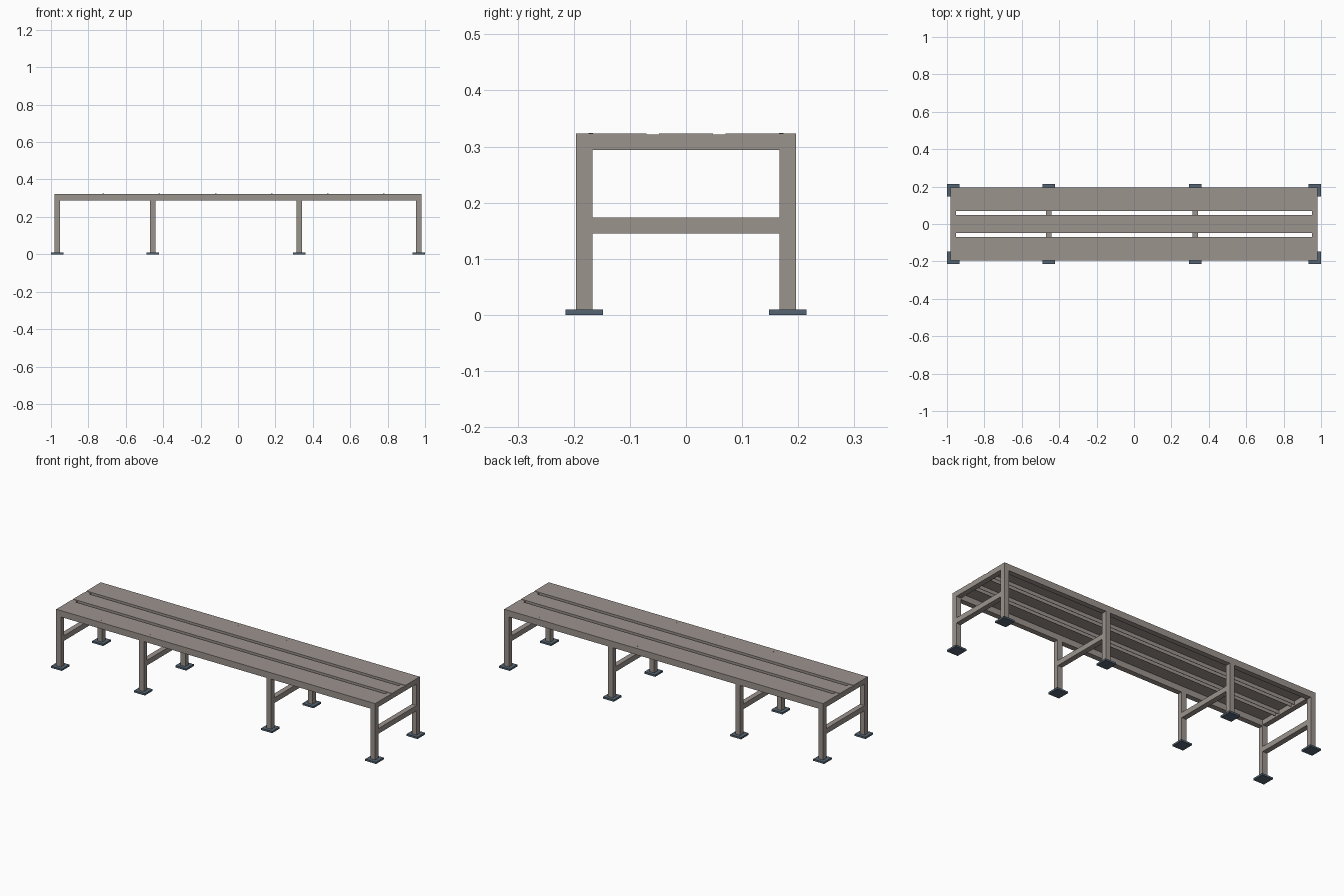
import bpy
import bmesh
from mathutils import Matrix

if "Cube" in bpy.data.objects:
    bpy.data.objects.remove(bpy.data.objects["Cube"], do_unlink=True)


def material(name, rgb):
    m = bpy.data.materials.new(name)
    m.use_nodes = True
    m.diffuse_color = (*rgb, 1)
    m.node_tree.nodes["Principled BSDF"].inputs["Base Color"].default_value = (*rgb, 1)
    return m


metal = material("warm grey metal", (0.33, 0.292, 0.27))
rubber = material("slate blue pad", (0.09, 0.13, 0.17))


def finish(name, bm, mat):
    mesh = bpy.data.meshes.new(name)
    bm.to_mesh(mesh)
    bm.free()
    mesh.materials.append(mat)
    obj = bpy.data.objects.new(name, mesh)
    bpy.context.collection.objects.link(obj)
    return obj


def box(name, x, y, z, mat=metal):
    """Box from (min, max) pairs on each axis."""
    bm = bmesh.new()
    bmesh.ops.create_cube(bm, size=1)
    for v in bm.verts:
        for i, (lo, hi) in enumerate((x, y, z)):
            v.co[i] = lo if v.co[i] < 0 else hi
    return finish(name, bm, mat)


def around(c, half):
    return (c - half, c + half)


TUBE = 0.0145            # half width of the square tube
END_X, SIDE_Y = 0.967, 0.1815
FOOT_TOP, SEAT_TOP = 0.01, 0.3235
LONG_RAIL_LOW, END_RAIL_LOW, RAIL_TOP = 0.288, 0.294, 0.3213
SHEET, LIP_LOW = 0.0022, 0.301
leg_rows = {"right_end": -END_X, "right_middle": -0.456,
            "left_middle": 0.327, "left_end": END_X}
inner_x, outer_x = END_X - TUBE, END_X + TUBE
inner_y, outer_y = SIDE_Y - TUBE, SIDE_Y + TUBE

# Leg frames: two legs, two foot pads and a stretcher in each row
for row, x in leg_rows.items():
    for side, y in (("front", -SIDE_Y), ("back", SIDE_Y)):
        box(f"{row}_{side}_leg", around(x, TUBE), around(y, TUBE), (FOOT_TOP, LONG_RAIL_LOW))
        box(f"{row}_{side}_foot", around(x, 0.0335), around(y, 0.0335), (0, FOOT_TOP), rubber)
    box(f"{row}_stretcher", around(x, TUBE), (-inner_y, inner_y), (0.145, 0.174))

# Seat frame
for side, y in (("front", -SIDE_Y), ("back", SIDE_Y)):
    box(f"{side}_seat_rail", (-outer_x, outer_x), around(y, TUBE), (LONG_RAIL_LOW, RAIL_TOP))
for side, x in (("right", -END_X), ("left", END_X)):
    box(f"{side}_seat_rail", around(x, TUBE), (-inner_y, inner_y), (END_RAIL_LOW, RAIL_TOP))

# Seat planks of folded sheet, with two slots between them
for name, y in (("front", (-outer_y, -0.07)), ("middle", (-0.048, 0.048)),
                ("back", (0.07, outer_y))):
    box(f"{name}_plank", (-outer_x, outer_x), y, (RAIL_TOP, SEAT_TOP))

# Turned-down plank edges along both sides of each slot
for side, s in (("front", -1), ("back", 1)):
    for edge, near, far in (("inner", 0.048 - SHEET, 0.048), ("outer", 0.07, 0.07 + SHEET)):
        box(f"{side}_slot_{edge}_lip", (-inner_x, inner_x),
            sorted((s * near, s * far)), (LIP_LOW, RAIL_TOP))

# Small flush fasteners along the front and back planks
bm = bmesh.new()
for i in range(6):
    for y in (-0.17, 0.17):
        bmesh.ops.create_cone(bm, cap_ends=True, segments=10, radius1=0.004,
                              radius2=0.004, depth=0.0006,
                              matrix=Matrix.Translation((-0.72 + 0.3 * i, y, SEAT_TOP)))
finish("plank_screws", bm, metal)
